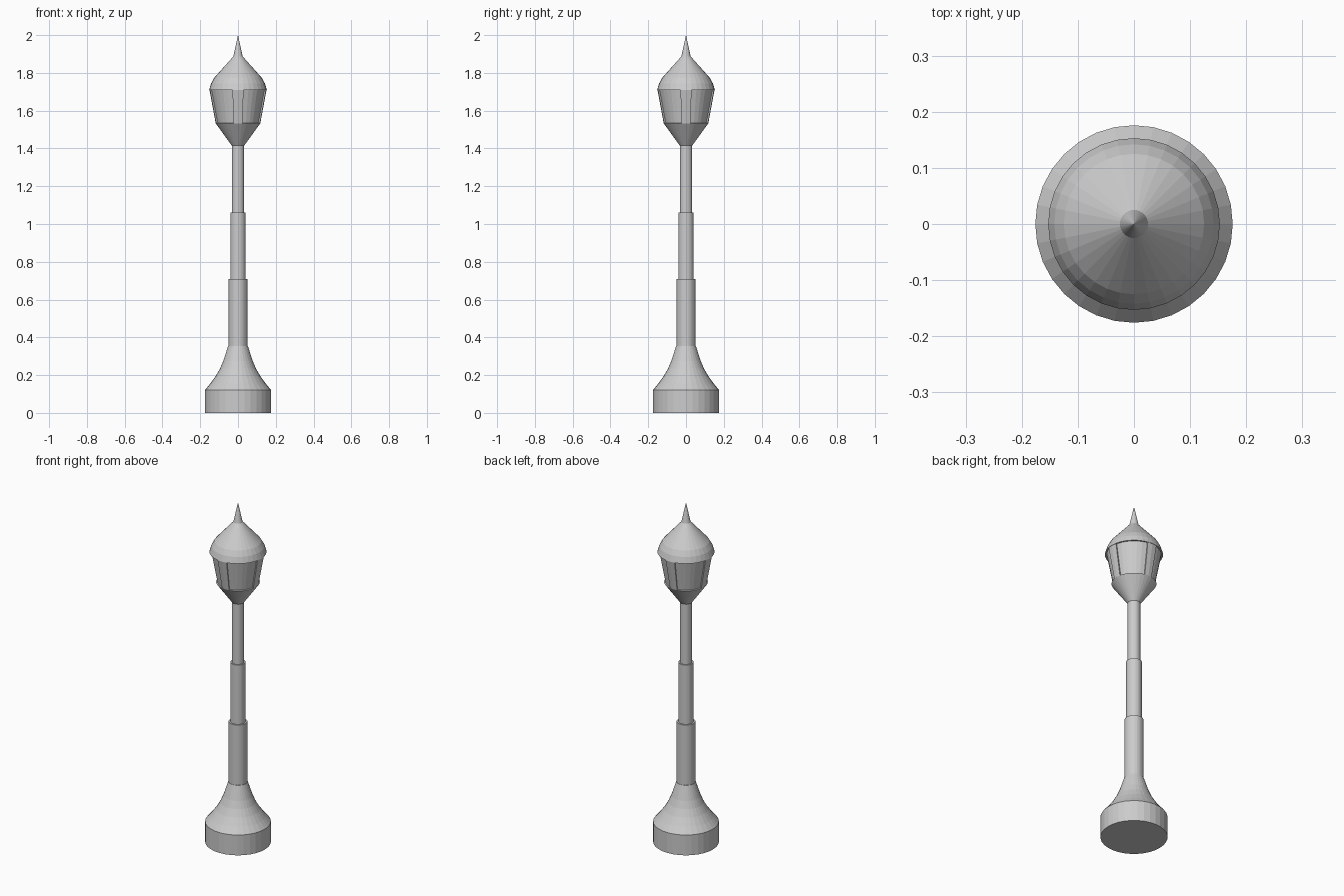
import bpy, bmesh, math

if "Cube" in bpy.data.objects:
    bpy.data.objects.remove(bpy.data.objects["Cube"])

SIDES = 32


def lathe(name, profile, panel_ring=None):
    """Spin (radius, z) points, listed bottom to top, around the z axis."""
    bm = bmesh.new()
    rings = []
    for r, z in profile:
        if r == 0:
            rings.append([bm.verts.new((0, 0, z))] * SIDES)
        else:
            rings.append([bm.verts.new((r * math.cos(2 * math.pi * i / SIDES),
                                        r * math.sin(2 * math.pi * i / SIDES), z))
                          for i in range(SIDES)])
    panels = []
    for k in range(len(rings) - 1):
        low, high = rings[k], rings[k + 1]
        for i in range(SIDES):
            j = (i + 1) % SIDES
            corners = list(dict.fromkeys((low[i], low[j], high[j], high[i])))
            face = bm.faces.new(corners)
            # six faces of every eight are glass, two form an upright bar
            if k == panel_ring and 1 <= i % 8 <= 6:
                panels.append(face)
    bm.normal_update()
    if panels:
        bmesh.ops.inset_region(bm, faces=panels, thickness=0.0, depth=-0.008,
                               use_boundary=True, use_even_offset=True)
    mesh = bpy.data.meshes.new(name)
    bm.to_mesh(mesh)
    bm.free()
    obj = bpy.data.objects.new(name, mesh)
    bpy.context.collection.objects.link(obj)
    return obj


# round foot with concave flare
lathe("base", [(0, 0), (0.176, 0), (0.176, 0.12), (0.147, 0.155),
               (0.118, 0.195), (0.095, 0.235), (0.078, 0.275), (0.052, 0.355)])

# three-step tapering post
lathe("post", [(0.052, 0.355), (0.05, 0.355), (0.05, 0.71), (0.041, 0.71),
               (0.041, 1.06), (0.033, 1.06), (0.033, 1.42)])

# lantern: bottom cone and frame with four recessed glass panels
lathe("lantern_body", [(0.033, 1.415), (0.118, 1.533), (0.151, 1.71)], panel_ring=1)

# domed roof with finial spike
lathe("lantern_roof", [(0.149, 1.71), (0.153, 1.71), (0.142, 1.745), (0.125, 1.775),
                       (0.025, 1.887), (0, 2.0)])
